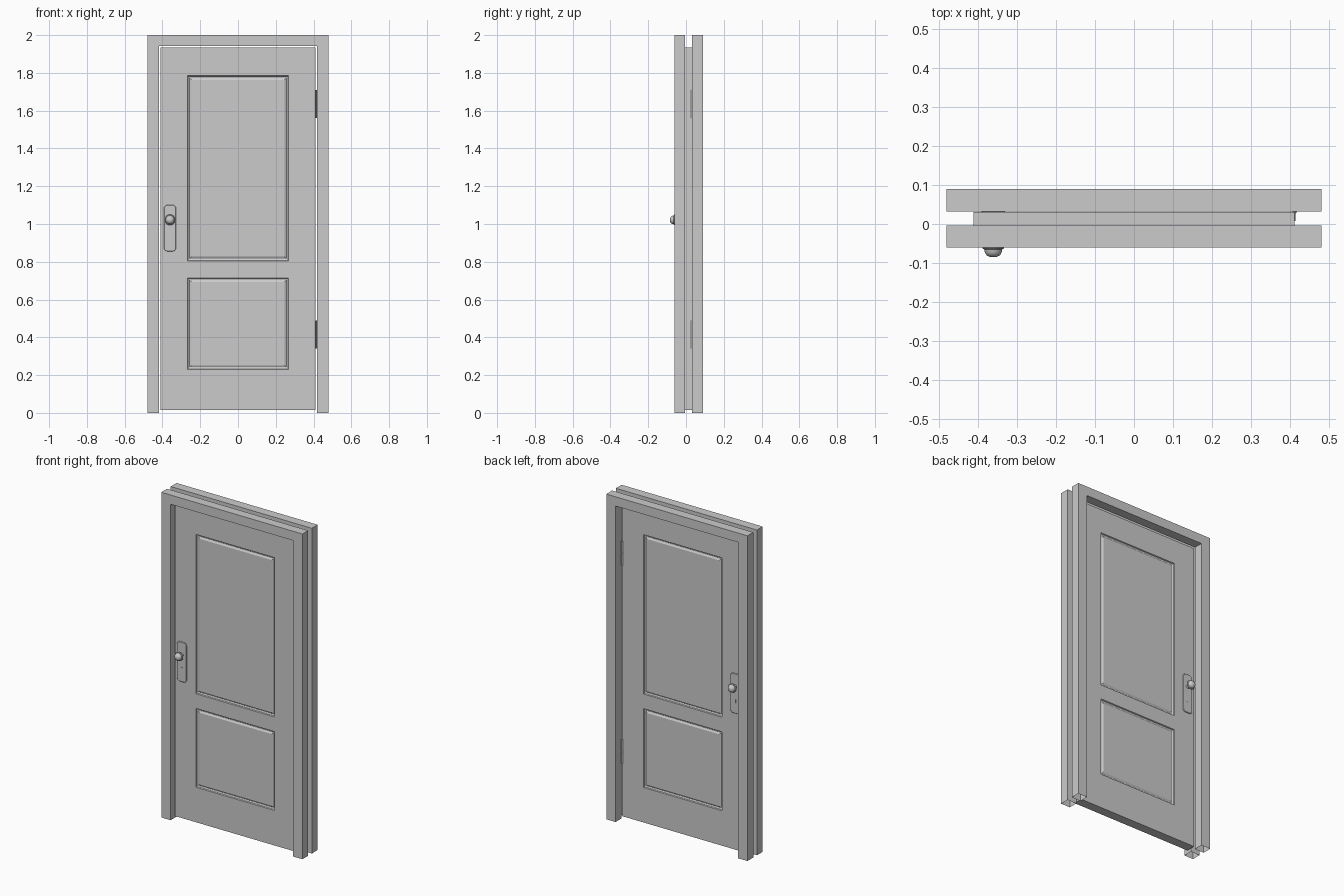
import bpy, bmesh, math
from mathutils import Matrix, Vector

if "Cube" in bpy.data.objects:
    bpy.data.objects.remove(bpy.data.objects["Cube"])

FRONT, BACK = -0.027, 0.031      # door faces
MID = (FRONT + BACK) / 2
KX = -0.36                       # lock centre line


def finish(bm, name, smooth=False):
    me = bpy.data.meshes.new(name)
    bm.to_mesh(me)
    bm.free()
    ob = bpy.data.objects.new(name, me)
    bpy.context.collection.objects.link(ob)
    if smooth:
        bpy.context.view_layer.objects.active = ob
        ob.select_set(True)
        bpy.ops.object.shade_smooth_by_angle(angle=math.radians(35))
        ob.select_set(False)
    return ob


def extrude_xz(name, pts, y0, y1, open_bottom=False):
    """Extrude an x-z outline from y0 to y1."""
    bm = bmesh.new()
    f = bm.faces.new([bm.verts.new((x, y0, z)) for x, z in pts])
    r = bmesh.ops.extrude_face_region(bm, geom=[f])
    vs = [g for g in r["geom"] if isinstance(g, bmesh.types.BMVert)]
    bmesh.ops.translate(bm, verts=vs, vec=(0, y1 - y0, 0))
    bmesh.ops.recalc_face_normals(bm, faces=bm.faces)
    if open_bottom:
        low = [f for f in bm.faces if all(abs(v.co.z) < 1e-5 for v in f.verts)]
        bmesh.ops.delete(bm, geom=low, context='FACES')
    return finish(bm, name)


def rounded(cx, cz, w, h, r, n=4):
    pts = []
    for q, (sx, sz) in enumerate([(1, 1), (-1, 1), (-1, -1), (1, -1)]):
        for i in range(n + 1):
            a = math.pi / 2 * (q + i / n)
            pts.append((cx + sx * (w / 2 - r) + r * math.cos(a),
                        cz + sz * (h / 2 - r) + r * math.sin(a)))
    return pts


# Casings on both sides of the wall slot
u_shape = [(-0.48, 0), (-0.48, 2), (0.48, 2), (0.48, 0),
           (0.417, 0), (0.417, 1.943), (-0.417, 1.943), (-0.417, 0)]
extrude_xz("front_casing", u_shape, -0.06, -0.004, True)
extrude_xz("back_casing", u_shape, 0.032, 0.089, True)

# Door leaf: gridded faces, panel cells get a sunk moulding and raised field
xs = [-0.411, -0.268, 0.268, 0.411]
zs = [0.015, 0.23, 0.715, 0.805, 1.785, 1.934]
bm = bmesh.new()
panels = []
for y in (FRONT, BACK):
    vg = [[bm.verts.new((x, y, z)) for z in zs] for x in xs]
    for i in range(3):
        for j in range(5):
            f = bm.faces.new([vg[i][j], vg[i + 1][j], vg[i + 1][j + 1], vg[i][j + 1]])
            if i == 1 and j in (1, 3):
                panels.append(f)
rim = [e for e in bm.edges if e.is_boundary]
bmesh.ops.bridge_loops(bm, edges=rim)
bmesh.ops.recalc_face_normals(bm, faces=bm.faces)
for t, d in [(0.003, -0.006), (0.007, -0.003), (0.002, 0.0), (0.010, 0.006)]:
    bmesh.ops.inset_individual(bm, faces=panels, thickness=t, depth=d,
                               use_even_offset=True)
finish(bm, "door_leaf")

# Lock furniture on each side
profile = [(0.012, 0.0), (0.012, 0.012), (0.010, 0.016), (0.010, 0.024),
           (0.020, 0.027), (0.027, 0.030), (0.028, 0.034), (0.026, 0.037),
           (0.023, 0.038), (0.0215, 0.046), (0.017, 0.053), (0.009, 0.057), (0, 0.058)]
for side, face, s in (("front", FRONT, -1), ("back", BACK, 1)):
    plate = extrude_xz(side + "_lock_plate", rounded(KX, 0.978, 0.064, 0.245, 0.018),
                       face, face + s * 0.007)
    mod = plate.modifiers.new("edge", 'BEVEL')
    mod.width, mod.segments, mod.limit_method = 0.002, 1, 'ANGLE'
    mod.angle_limit = math.radians(50)
    extrude_xz(side + "_keyhole", rounded(KX, 0.933, 0.012, 0.026, 0.0055),
               face, face + s * 0.0085)
    bm = bmesh.new()
    vs = [bm.verts.new((KX + r, face + s * d, 1.022)) for r, d in profile]
    es = [bm.edges.new(p) for p in zip(vs, vs[1:])]
    bmesh.ops.spin(bm, geom=vs + es, cent=(KX, 0, 1.022), axis=(0, 1, 0),
                   angle=math.tau, steps=24)
    bmesh.ops.remove_doubles(bm, verts=bm.verts, dist=1e-5)
    bmesh.ops.recalc_face_normals(bm, faces=bm.faces)
    finish(bm, side + "_knob", True)

# Hinges
for name, z in (("upper", 1.635), ("lower", 0.415)):
    extrude_xz(name + "_hinge_leaf", rounded(0.411, z, 0.005, 0.15, 0.001, 1), 0.008, 0.034)
    bm = bmesh.new()
    for dz in (-0.0375, 0.0375):
        bmesh.ops.create_cone(bm, cap_ends=True, segments=12, radius1=0.006, radius2=0.006,
                              depth=0.073, matrix=Matrix.Translation(Vector((0.411, 0.032, z + dz))))
    finish(bm, name + "_hinge_barrel", True)
